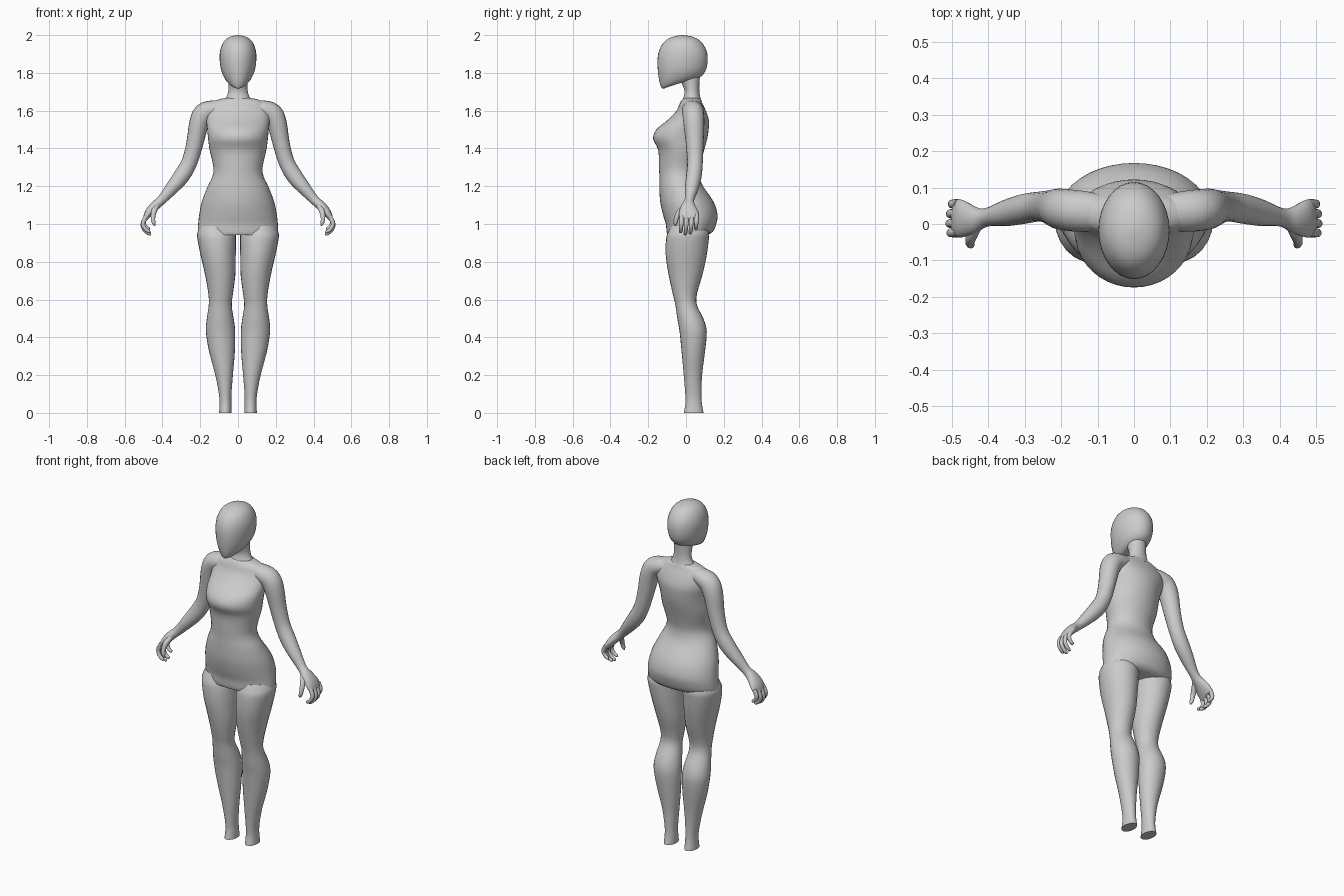
import bpy, bmesh, math
from mathutils import Vector


def smooth_rows(rows, steps):
    """Catmull-Rom interpolation through rows of numbers."""
    out = []
    last = len(rows) - 1
    for i in range(last):
        p0, p1, p2, p3 = (rows[max(0, min(last, i + k))] for k in (-1, 0, 1, 2))
        for s in range(steps):
            t = s / steps
            out.append([0.5 * (2 * b + (c - a) * t + (2 * a - 5 * b + 4 * c - d) * t * t
                               + (3 * b - a - 3 * c + d) * t ** 3)
                        for a, b, c, d in zip(p0, p1, p2, p3)])
    return out + [list(rows[-1])]


def skin(name, rings, mirror):
    """Bridge rings of points, cap both ends, shade smooth."""
    bm = bmesh.new()
    loops = [[bm.verts.new(p) for p in ring] for ring in rings]
    n = len(loops[0])
    for a, b in zip(loops, loops[1:]):
        for i in range(n):
            j = (i + 1) % n
            bm.faces.new((a[i], a[j], b[j], b[i]))
    bm.faces.new(loops[0])
    bm.faces.new(loops[-1])
    bmesh.ops.recalc_face_normals(bm, faces=bm.faces[:])
    me = bpy.data.meshes.new(name)
    bm.to_mesh(me)
    bm.free()
    for p in me.polygons:
        p.use_smooth = True
    me.set_sharp_from_angle(angle=math.radians(50))
    ob = bpy.data.objects.new(name, me)
    bpy.context.collection.objects.link(ob)
    if mirror:
        mod = ob.modifiers.new("Mirror", 'MIRROR')
        mod.use_mirror_merge = False
    return ob


def loft(name, rows, n=32, steps=3, mirror=False):
    """Rows: front z, back z, inner x, outer x, front y, back y."""
    rings = []
    for zf, zb, x0, x1, yf, yb in smooth_rows(rows, steps):
        ring = []
        for i in range(n):
            a = 2 * math.pi * i / n
            s, c = math.sin(a), math.cos(a)
            ring.append(((x0 + x1) / 2 + (x1 - x0) / 2 * c,
                         (yf + yb) / 2 + (yb - yf) / 2 * s,
                         (zf + zb) / 2 + (zb - zf) / 2 * s))
        rings.append(ring)
    return skin(name, rings, mirror)


def tube(name, rows, n=16, steps=3):
    """Mirrored limb. Rows: x, y, z, radius along y, radius across."""
    rows = smooth_rows(rows, steps)
    pts = [Vector(r[:3]) for r in rows]
    rings = []
    for k, r in enumerate(rows):
        t = (pts[min(k + 1, len(pts) - 1)] - pts[max(k - 1, 0)]).normalized()
        v = t.cross(Vector((0, 1, 0))).normalized()
        u = v.cross(t)
        rings.append([pts[k] + u * r[3] * math.cos(2 * math.pi * i / n)
                      + v * r[4] * math.sin(2 * math.pi * i / n) for i in range(n)])
    return skin(name, rings, True)


# Head: tilted rings from jaw to crown
head = [(1.716, 1.765, 0.022, -0.120, 0.020), (1.722, 1.768, 0.045, -0.130, 0.050),
        (1.750, 1.785, 0.068, -0.140, 0.085), (1.800, 1.820, 0.088, -0.148, 0.107),
        (1.865, 1.870, 0.097, -0.151, 0.115), (1.920, 1.920, 0.094, -0.142, 0.108),
        (1.965, 1.965, 0.076, -0.115, 0.080), (1.990, 1.990, 0.046, -0.075, 0.040),
        (2.000, 2.000, 0.008, -0.025, -0.010)]
loft("head", [(a, b, -w, w, f, k) for a, b, w, f, k in head])

# Neck
neck = [(1.640, 1.645, 0.085, -0.025, 0.085), (1.675, 1.675, 0.060, -0.012, 0.075),
        (1.715, 1.72, 0.050, -0.010, 0.070), (1.79, 1.80, 0.052, -0.045, 0.075)]
loft("neck", [(a, b, -w, w, f, k) for a, b, w, f, k in neck])

# Torso: hips, waist, chest, shoulders
torso = [(0.943, 0.207, -0.098, 0.115), (0.960, 0.213, -0.103, 0.143),
         (1.00, 0.211, -0.107, 0.160), (1.05, 0.205, -0.122, 0.167),
         (1.12, 0.191, -0.137, 0.145), (1.20, 0.160, -0.141, 0.090),
         (1.25, 0.136, -0.141, 0.072), (1.30, 0.130, -0.143, 0.073),
         (1.39, 0.150, -0.147, 0.096), (1.45, 0.158, -0.174, 0.112),
         (1.50, 0.163, -0.157, 0.120), (1.55, 0.168, -0.098, 0.121),
         (1.60, 0.170, -0.050, 0.105), (1.64, 0.150, -0.032, 0.086),
         (1.662, 0.095, -0.018, 0.078), (1.668, 0.05, -0.005, 0.065)]
loft("torso", [(z, z, -w, w, f, k) for z, w, f, k in torso], n=40)

# Legs, cut flat at the ankles
leg = [(0.00, 0.034, 0.100, -0.012, 0.093), (0.05, 0.035, 0.098, -0.003, 0.084),
       (0.10, 0.035, 0.101, -0.004, 0.082), (0.20, 0.027, 0.120, -0.012, 0.085),
       (0.32, 0.017, 0.152, -0.023, 0.100), (0.43, 0.015, 0.170, -0.034, 0.110),
       (0.50, 0.023, 0.165, -0.046, 0.092), (0.57, 0.033, 0.155, -0.056, 0.058),
       (0.63, 0.027, 0.157, -0.070, 0.058), (0.73, 0.014, 0.174, -0.092, 0.087),
       (0.83, 0.012, 0.197, -0.107, 0.109), (0.92, 0.010, 0.215, -0.106, 0.121),
       (0.955, 0.012, 0.215, -0.096, 0.122), (0.99, 0.03, 0.200, -0.08, 0.11)]
loft("leg", [(z, z, i, o, f, k) for z, i, o, f, k in leg], n=24, mirror=True)

# Arm running into the palm
tube("arm", [(0.07, 0.032, 1.620, 0.045, 0.035), (0.130, 0.034, 1.607, 0.055, 0.048),
             (0.180, 0.038, 1.585, 0.057, 0.056), (0.207, 0.042, 1.530, 0.055, 0.052),
             (0.228, 0.046, 1.430, 0.047, 0.045), (0.256, 0.048, 1.330, 0.041, 0.042),
             (0.298, 0.042, 1.255, 0.041, 0.043), (0.350, 0.030, 1.190, 0.036, 0.035),
             (0.405, 0.018, 1.127, 0.025, 0.025), (0.440, 0.012, 1.096, 0.038, 0.025),
             (0.470, 0.014, 1.062, 0.051, 0.022), (0.489, 0.018, 1.030, 0.050, 0.014),
             (0.491, 0.020, 1.020, 0.035, 0.006)], n=20)

# Four curled fingers: knuckle y, tip y, length
for i, (y0, y1, s) in enumerate([(-0.022, -0.030, 0.92), (0.004, -0.006, 1.05),
                                 (0.031, 0.020, 1.0), (0.056, 0.052, 0.75)]):
    path = [(0, 0, 0.012), (0.018, -0.035, 0.0125), (0.020, -0.060, 0.011),
            (0.004, -0.084, 0.010), (-0.014, -0.095, 0.009), (-0.021, -0.096, 0.003)]
    tube("finger_%d" % (i + 1),
         [(0.483 + dx * s, y0 + (y1 - y0) * k / 5, 1.047 + dz * s, r, r)
          for k, (dx, dz, r) in enumerate(path)], n=10, steps=2)

# Thumb
tube("thumb", [(0.432, -0.008, 1.095, 0.014, 0.016), (0.446, -0.036, 1.062, 0.015, 0.015),
               (0.450, -0.051, 1.030, 0.0125, 0.012), (0.446, -0.056, 1.005, 0.011, 0.010),
               (0.440, -0.056, 0.990, 0.003, 0.003)], n=10)
